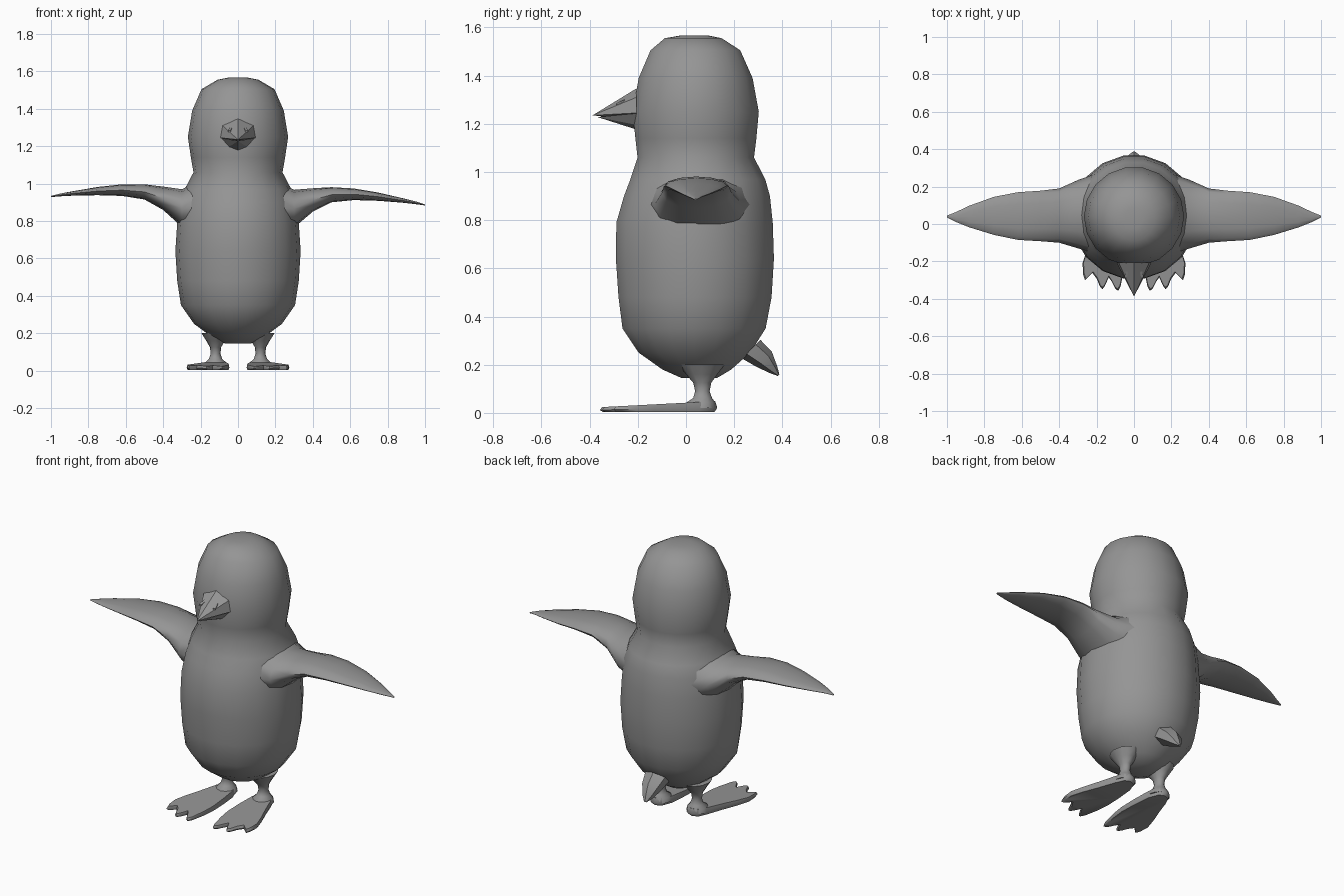
import bpy, bmesh, math

grey = bpy.data.materials.new("grey")
grey.diffuse_color = (0.3, 0.3, 0.3, 1)


def finish(name, bm, angle=None):
    """Turn a bmesh into a named object; angle gives smooth shading."""
    bmesh.ops.recalc_face_normals(bm, faces=bm.faces[:])
    me = bpy.data.meshes.new(name)
    bm.to_mesh(me)
    bm.free()
    me.materials.append(grey)
    ob = bpy.data.objects.new(name, me)
    bpy.context.collection.objects.link(ob)
    if angle:
        bpy.ops.object.select_all(action='DESELECT')
        ob.select_set(True)
        bpy.context.view_layer.objects.active = ob
        bpy.ops.object.shade_smooth_by_angle(angle=math.radians(angle))
    return ob


def loft(rings):
    """Skin a list of equally long point rings and cap both ends."""
    bm = bmesh.new()
    vs = [[bm.verts.new(p) for p in r] for r in rings]
    n = len(vs[0])
    for a, b in zip(vs, vs[1:]):
        for i in range(n):
            j = (i + 1) % n
            bm.faces.new((a[i], a[j], b[j], b[i]))
    bm.faces.new(vs[0])
    bm.faces.new(vs[-1])
    return bm


def circle(n, phase=0.0):
    return [(math.cos(2 * math.pi * (i + phase) / n),
             math.sin(2 * math.pi * (i + phase) / n)) for i in range(n)]


def flat_ring(z, x, rx, y0, y1, n):
    return [(x + rx * c, (y0 + y1) / 2 + (y1 - y0) / 2 * s, z) for c, s in circle(n)]


# Head and torso: z, half width, back-to-front extent
body = [
    (0.145, 0.07, -0.02, 0.13), (0.18, 0.14, -0.10, 0.19),
    (0.25, 0.235, -0.20, 0.27), (0.35, 0.305, -0.268, 0.335),
    (0.48, 0.325, -0.285, 0.36), (0.64, 0.335, -0.296, 0.37),
    (0.79, 0.325, -0.294, 0.365), (0.90, 0.31, -0.262, 0.353),
    (0.97, 0.285, -0.235, 0.333), (1.06, 0.238, -0.205, 0.286),
    (1.14, 0.252, -0.214, 0.296), (1.25, 0.268, -0.225, 0.306),
    (1.39, 0.245, -0.20, 0.28), (1.505, 0.195, -0.15, 0.228),
    (1.555, 0.11, -0.09, 0.15), (1.567, 0.05, -0.02, 0.09),
]
finish("body", loft([flat_ring(z, 0, rx, y0, y1, 18) for z, rx, y0, y1 in body]), 60)

# Wings: x, underside, topside, front, back; the left one is raised a little
wing = [
    (0.20, 0.71, 1.02, -0.16, 0.27), (0.30, 0.765, 0.967, -0.13, 0.235),
    (0.40, 0.85, 0.975, -0.10, 0.19), (0.50, 0.90, 0.981, -0.092, 0.178),
    (0.62, 0.912, 0.974, -0.085, 0.17), (0.75, 0.908, 0.952, -0.058, 0.145),
    (0.88, 0.898, 0.922, -0.018, 0.098), (0.95, 0.89, 0.905, 0.01, 0.065),
    (1.0, 0.883, 0.889, 0.035, 0.045),
]
for name, side, lift in (("right_wing", 1, 0.0), ("left_wing", -1, 0.045)):
    rings = []
    for x, z0, z1, y0, y1 in wing:
        dz = lift * max(0, x - 0.25) / 0.75
        rings.append([(side * x, (y0 + y1) / 2 + (y1 - y0) / 2 * c,
                       (z0 + z1) / 2 + (z1 - z0) / 2 * s + dz) for c, s in circle(12)])
    finish(name, loft(rings), 60)

# Webbed foot outline, right side
outline = [
    (0.085, 0.115), (0.12, 0.13), (0.155, 0.115), (0.18, 0.06), (0.215, -0.04),
    (0.25, -0.13), (0.275, -0.21), (0.272, -0.27), (0.262, -0.30), (0.245, -0.285),
    (0.222, -0.262), (0.198, -0.295), (0.182, -0.335), (0.168, -0.348),
    (0.155, -0.33), (0.135, -0.285), (0.118, -0.31), (0.10, -0.345),
    (0.085, -0.358), (0.072, -0.335), (0.055, -0.25), (0.046, -0.17),
    (0.05, -0.06), (0.06, 0.05),
]
for name, side in (("right", 1), ("left", -1)):
    # Foot: tapered slab rising towards the heel
    def foot_ring(k, lo, slope):
        return [(side * (0.14 + (x - 0.14) * k), -0.1 + (y + 0.1) * k,
                 lo + slope * (y + 0.36)) for x, y in outline]
    finish(name + "_foot", loft([foot_ring(0.95, 0.004, 0), foot_ring(1.0, 0.012, 0.02),
                                 foot_ring(0.96, 0.024, 0.05)]), 50)
    # Leg: flares into the foot and the belly
    leg = [(0.02, 0.06, 0.00, 0.125), (0.045, 0.055, 0.005, 0.12),
           (0.062, 0.036, 0.03, 0.108), (0.09, 0.026, 0.038, 0.098),
           (0.125, 0.03, 0.03, 0.105), (0.16, 0.05, 0.00, 0.13),
           (0.20, 0.075, -0.03, 0.16)]
    finish(name + "_leg", loft([flat_ring(z, side * 0.12, r, y0, y1, 12)
                                for z, r, y0, y1 in leg]), 70)


def spike(name, base, tip):
    """Flat-sided pyramid from a base ring to a tip."""
    bm = bmesh.new()
    vs = [bm.verts.new(p) for p in base]
    t = bm.verts.new(tip)
    for i in range(len(vs)):
        bm.faces.new((vs[i - 1], vs[i], t))
    bm.faces.new(vs)
    return finish(name, bm)


# Beak: upper and lower halves
yb = -0.205
spike("upper_beak", [(-0.094, yb, 1.245), (-0.082, yb, 1.31), (0, yb, 1.347),
                     (0.082, yb, 1.31), (0.094, yb, 1.245), (0, yb, 1.215)],
      (0, -0.388, 1.235))
spike("lower_beak", [(-0.088, yb, 1.243), (0.088, yb, 1.243),
                     (0.05, yb, 1.195), (0, yb, 1.176), (-0.05, yb, 1.195)],
      (0, -0.368, 1.228))

# Nostrils: small thin slits on the upper beak
for side, name in ((1, "right_nostril"), (-1, "left_nostril")):
    bm = bmesh.new()
    bmesh.ops.create_cube(bm, size=1)
    for v in bm.verts:
        x, y, z = v.co
        v.co = (side * (0.042 + 0.014 * x - 0.008 * y), -0.272 + 0.035 * y,
                1.289 + 0.008 * z + 0.016 * y)
    finish(name, bm)

# Tail: short spike pointing down and back
tail = []
for y, z, rx, r in ((0.27, 0.265, 0.075, 0.055), (0.325, 0.222, 0.058, 0.045),
                    (0.365, 0.178, 0.03, 0.02), (0.384, 0.157, 0.008, 0.005)):
    tail.append([(rx * c, y + r * s * 0.7, z + r * s * 0.7) for c, s in circle(6, 0.5)])
finish("tail", loft(tail), 30)
